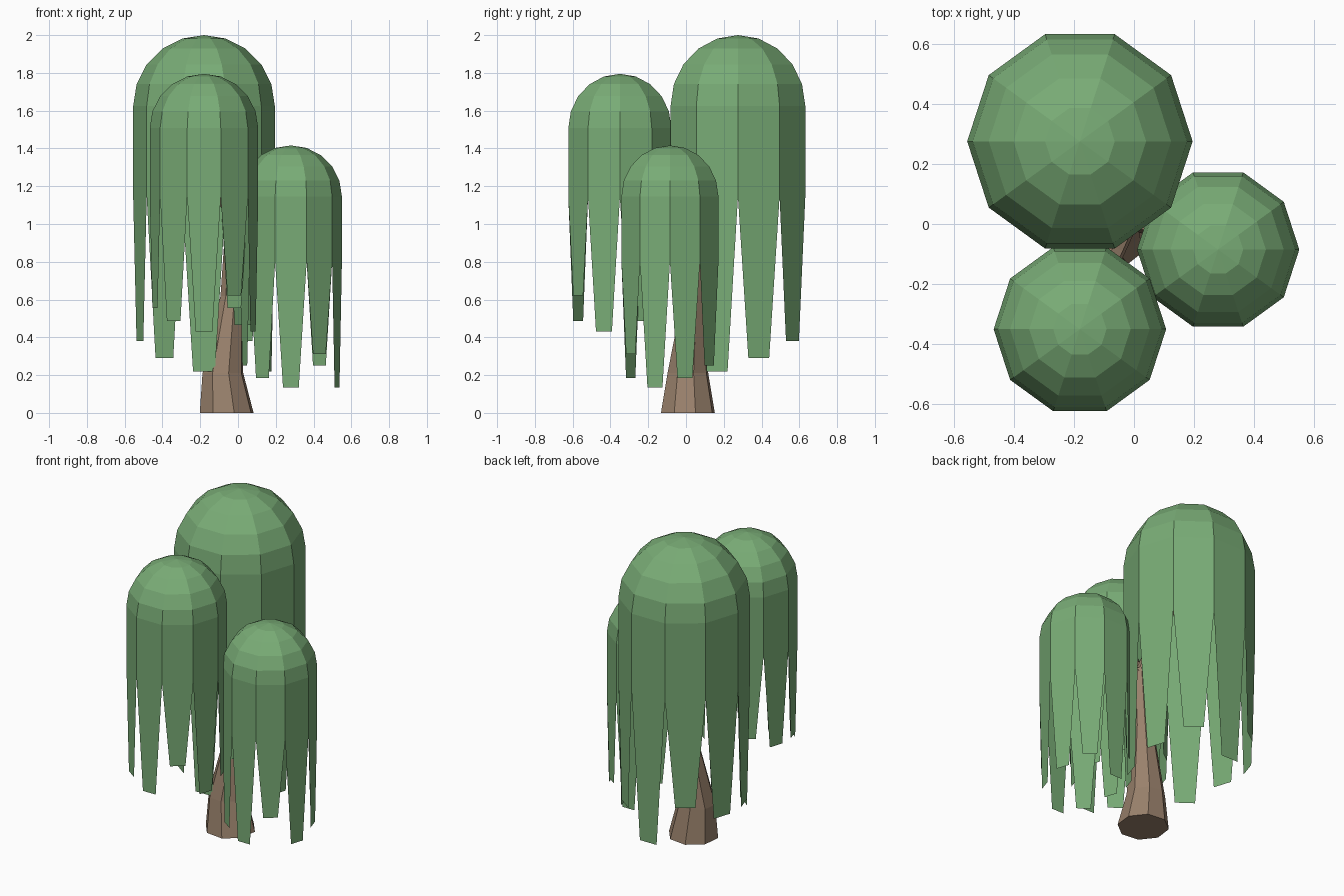
import bpy, bmesh
from math import sin, cos, pi, tau
from mathutils import Vector

if "Cube" in bpy.data.objects:
    bpy.data.objects.remove(bpy.data.objects["Cube"], do_unlink=True)


def make_material(name, rgb):
    mat = bpy.data.materials.new(name)
    mat.use_nodes = True
    mat.diffuse_color = (*rgb, 1)
    mat.node_tree.nodes["Principled BSDF"].inputs["Base Color"].default_value = (*rgb, 1)
    return mat


LEAF = make_material("leaf green", (0.19, 0.41, 0.18))
BARK = make_material("bark brown", (0.32, 0.22, 0.15))


def finish(bm, name, mat):
    mesh = bpy.data.meshes.new(name)
    bm.to_mesh(mesh)
    bm.free()
    mesh.materials.append(mat)
    obj = bpy.data.objects.new(name, mesh)
    bpy.context.collection.objects.link(obj)
    return obj


# Hanging leaf strips: length of each strip below the dome rim, for unit radius
A, B, C, D = 3.75, 3.56, 3.32, 3.09
STRIPS = [B, C, A, D, C, C, B, A, D, A]
SIDES = len(STRIPS)
GAP_START = 1.28
DOME_STEPS = 5


def canopy(name, centre, radius):
    """Open faceted dome whose skirt splits into tapering strips."""
    bm = bmesh.new()

    def ring(r, z):
        return [bm.verts.new((r * cos(tau * i / SIDES), r * sin(tau * i / SIDES), z))
                for i in range(SIDES)]

    # Dome rings, then the upper skirt down to the gaps
    angles = [pi / 2 * s / DOME_STEPS for s in range(1, DOME_STEPS + 1)]
    rings = [ring(sin(a), cos(a)) for a in angles] + [ring(1, -GAP_START)]
    tip = bm.verts.new((0, 0, 1))
    for i in range(SIDES):
        j = (i + 1) % SIDES
        bm.faces.new((tip, rings[0][i], rings[0][j]))
        for up, low in zip(rings, rings[1:]):
            bm.faces.new((up[i], low[i], low[j], up[j]))
        # Each strip narrows to half its width
        left, right = rings[-1][i], rings[-1][j]
        ends = []
        for t in (0.25, 0.75):
            p = left.co.lerp(right.co, t)
            p.z = -STRIPS[i]
            ends.append(bm.verts.new(p))
        bm.faces.new((left, ends[0], ends[1], right))
    bmesh.ops.scale(bm, vec=(radius,) * 3, verts=bm.verts)
    bmesh.ops.translate(bm, vec=centre, verts=bm.verts)
    return finish(bm, name, LEAF)


def limb(name, path, sides, flat=False):
    """Tapered faceted tube through (x, y, z, radius) points."""
    bm = bmesh.new()
    pts = [Vector(p[:3]) for p in path]
    rings = []
    for k, p in enumerate(pts):
        axis = pts[min(k + 1, len(pts) - 1)] - pts[max(k - 1, 0)]
        turn = Vector((0, 0, 1)).rotation_difference(axis)
        ring = []
        for i in range(sides):
            a = tau * (i + 0.35) / sides
            off = Vector((cos(a), sin(a), 0)) * path[k][3]
            ring.append(bm.verts.new(p + (off if flat else turn @ off)))
        rings.append(ring)
    for low, up in zip(rings, rings[1:]):
        for i in range(sides):
            j = (i + 1) % sides
            bm.faces.new((low[i], low[j], up[j], up[i]))
    bm.faces.new(rings[0][::-1])
    bm.faces.new(rings[-1])
    return finish(bm, name, BARK)


# Canopies
canopy("tall_canopy", (-0.18, 0.275, 1.625), 0.375)
canopy("front_canopy", (-0.18, -0.35, 1.508), 0.287)
canopy("low_canopy", (0.28, -0.085, 1.146), 0.27)

# Trunk with a flared foot
limb("trunk", [(-0.06, 0.01, 0, 0.148), (-0.08, 0.01, 0.21, 0.112),
               (-0.035, 0.04, 0.62, 0.06), (-0.02, 0.03, 1.0, 0.048)], 8, flat=True)

# Branches reaching into each canopy
FORK = (-0.02, 0.03, 0.95, 0.045)
limb("tall_branch", [FORK, (-0.09, 0.14, 1.25, 0.038), (-0.18, 0.275, 1.7, 0.02)], 6)
limb("front_branch", [FORK, (-0.07, -0.1, 1.15, 0.036), (-0.18, -0.35, 1.5, 0.02)], 6)
limb("low_branch", [FORK, (0.1, -0.02, 1.05, 0.034), (0.28, -0.085, 1.2, 0.02)], 6)
